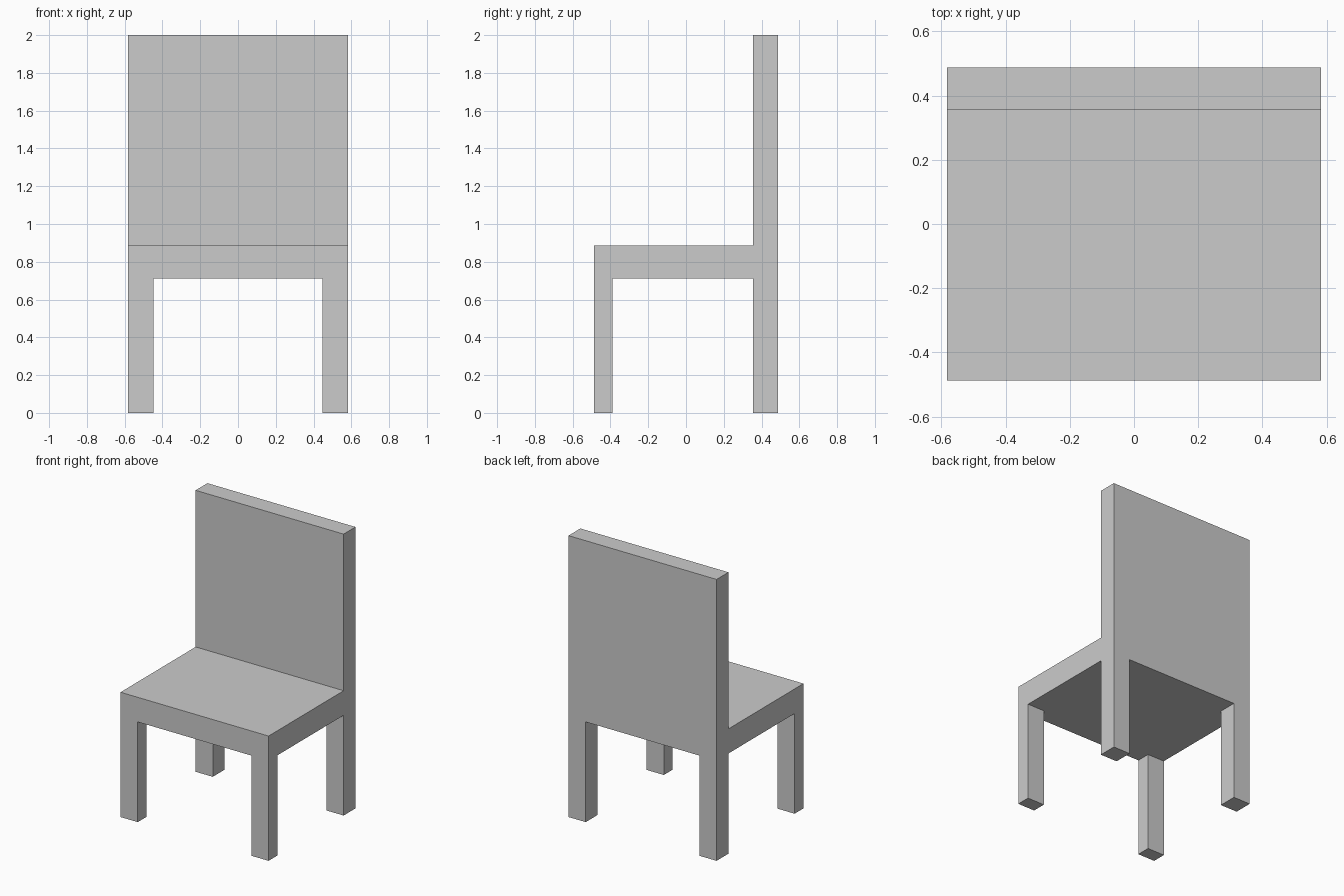
import bpy
import bmesh
import math

if "Cube" in bpy.data.objects:
    bpy.data.objects.remove(bpy.data.objects["Cube"])

# Leg and backrest boundaries, left to right and front to back
XS = (-0.582, -0.447, 0.447, 0.582)
YS = (-0.488, -0.389, 0.355, 0.488)
SEAT_BOTTOM, SEAT_TOP, BACK_TOP = 0.712, 0.887, 2.0

bm = bmesh.new()


def extrude(faces, height):
    """Extrude faces as one region and move the new cap to the given height."""
    result = bmesh.ops.extrude_face_region(bm, geom=faces)["geom"]
    for item in result:
        if isinstance(item, bmesh.types.BMVert):
            item.co.z = height
    return [item for item in result if isinstance(item, bmesh.types.BMFace)]


# Seat slab, divided where the legs and backrest meet it
grid = [[bm.verts.new((x, y, SEAT_BOTTOM)) for y in YS] for x in XS]
under = {}
for i in range(3):
    for j in range(3):
        under[i, j] = bm.faces.new((grid[i][j], grid[i][j + 1],
                                    grid[i + 1][j + 1], grid[i + 1][j]))
top = extrude(list(under.values()), SEAT_TOP)

# Four legs from the corner cells
for i in (0, 2):
    for j in (0, 2):
        extrude([under[i, j]], 0.0)

# Backrest from the rear row of the seat
extrude([f for f in top if f.calc_center_median().y > YS[2]], BACK_TOP)

# Merge coplanar faces into clean flat sides
bmesh.ops.recalc_face_normals(bm, faces=bm.faces[:])
bmesh.ops.dissolve_limit(bm, angle_limit=math.radians(1),
                         verts=bm.verts[:], edges=bm.edges[:])

mesh = bpy.data.meshes.new("chair")
bm.to_mesh(mesh)
bm.free()
chair = bpy.data.objects.new("chair", mesh)
bpy.context.collection.objects.link(chair)
